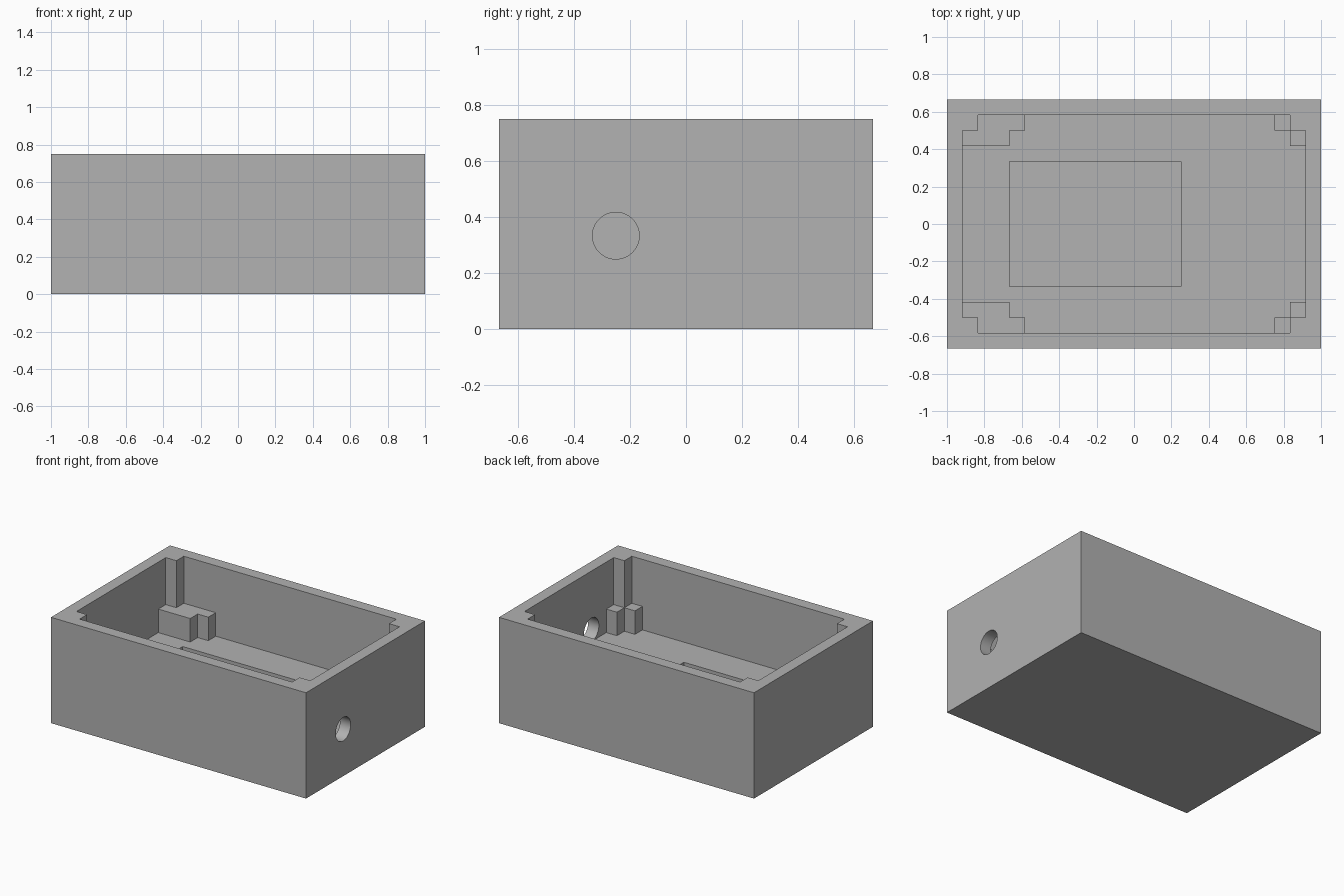
import bpy, bmesh, math
from mathutils import Matrix, Vector

default = bpy.data.objects.get("Cube")
if default:
    bpy.data.objects.remove(default, do_unlink=True)

U = 1 / 12  # design module: one wall thickness

grey = bpy.data.materials.new("plain grey")
grey.use_nodes = True
colour = (0.445, 0.445, 0.445, 1)
grey.diffuse_color = colour
grey.node_tree.nodes["Principled BSDF"].inputs["Base Color"].default_value = colour


def finish(name, bm):
    bmesh.ops.recalc_face_normals(bm, faces=bm.faces)
    mesh = bpy.data.meshes.new(name)
    bm.to_mesh(mesh)
    bm.free()
    mesh.materials.append(grey)
    ob = bpy.data.objects.new(name, mesh)
    bpy.context.collection.objects.link(ob)
    return ob


def prism(name, outline, z0, z1):
    """Extrude an outline, given in modules, from z0 to z1."""
    bm = bmesh.new()
    base = bm.faces.new([bm.verts.new((x * U, y * U, z0 * U)) for x, y in outline])
    top = bmesh.ops.extrude_face_region(bm, geom=[base])["geom"]
    bmesh.ops.translate(bm, vec=(0, 0, (z1 - z0) * U),
                        verts=[g for g in top if isinstance(g, bmesh.types.BMVert)])
    return finish(name, bm)


def rect(x0, x1, y0, y1):
    return [(x0, y0), (x1, y0), (x1, y1), (x0, y1)]


def cut(target, cutter):
    cutter.hide_render = True
    mod = target.modifiers.new("cut", "BOOLEAN")
    mod.operation = "DIFFERENCE"
    mod.solver = "EXACT"
    mod.object = cutter
    bpy.context.view_layer.objects.active = target
    bpy.ops.object.modifier_apply(modifier=mod.name)
    bpy.data.objects.remove(cutter, do_unlink=True)


# Outer case
case = prism("case", rect(-12, 12, -8, 8), 0, 9)

# Main cavity, notched so that full-height corner posts remain
quarter = [(11, 6), (10, 6), (10, 7)]
cavity = (quarter + [(-x, y) for x, y in reversed(quarter)]
          + [(-x, -y) for x, y in quarter] + [(x, -y) for x, y in reversed(quarter)])
cut(case, prism("cavity_cutter", cavity, 3, 12))

# Rectangular pocket sunk into the floor
cut(case, prism("pocket_cutter", rect(-8, 3, -4, 4), 1, 6))

# Round cable hole through the left side wall
bm = bmesh.new()
sides = 64
bmesh.ops.create_cone(bm, cap_ends=True, segments=sides, radius1=U, radius2=U, depth=2 * U,
                      matrix=Matrix.Translation(Vector((11.5, -3, 4)) * U)
                      @ Matrix.Rotation(math.pi / 2, 4, "Y")
                      @ Matrix.Rotation(math.pi / sides, 4, "Z"))
cut(case, finish("hole_cutter", bm))

# Stepped support ledges around each post, set slightly into walls and floor
wide = [(-11.3, 5), (-8, 5), (-8, 6), (-7, 6), (-7, 7.3), (-11.3, 7.3)]
narrow = [(11.3, 5), (10, 5), (10, 6), (9, 6), (9, 7.3), (11.3, 7.3)]
for end, outline in (("right", wide), ("left", narrow)):
    for side, s in (("back", 1), ("front", -1)):
        prism(f"{side}_{end}_ledge", [(x, y * s) for x, y in outline], 2.8, 5)

# Smooth the hole while keeping corners sharp
bpy.ops.object.select_all(action="DESELECT")
case.select_set(True)
bpy.context.view_layer.objects.active = case
bpy.ops.object.shade_smooth_by_angle(angle=math.radians(30))
